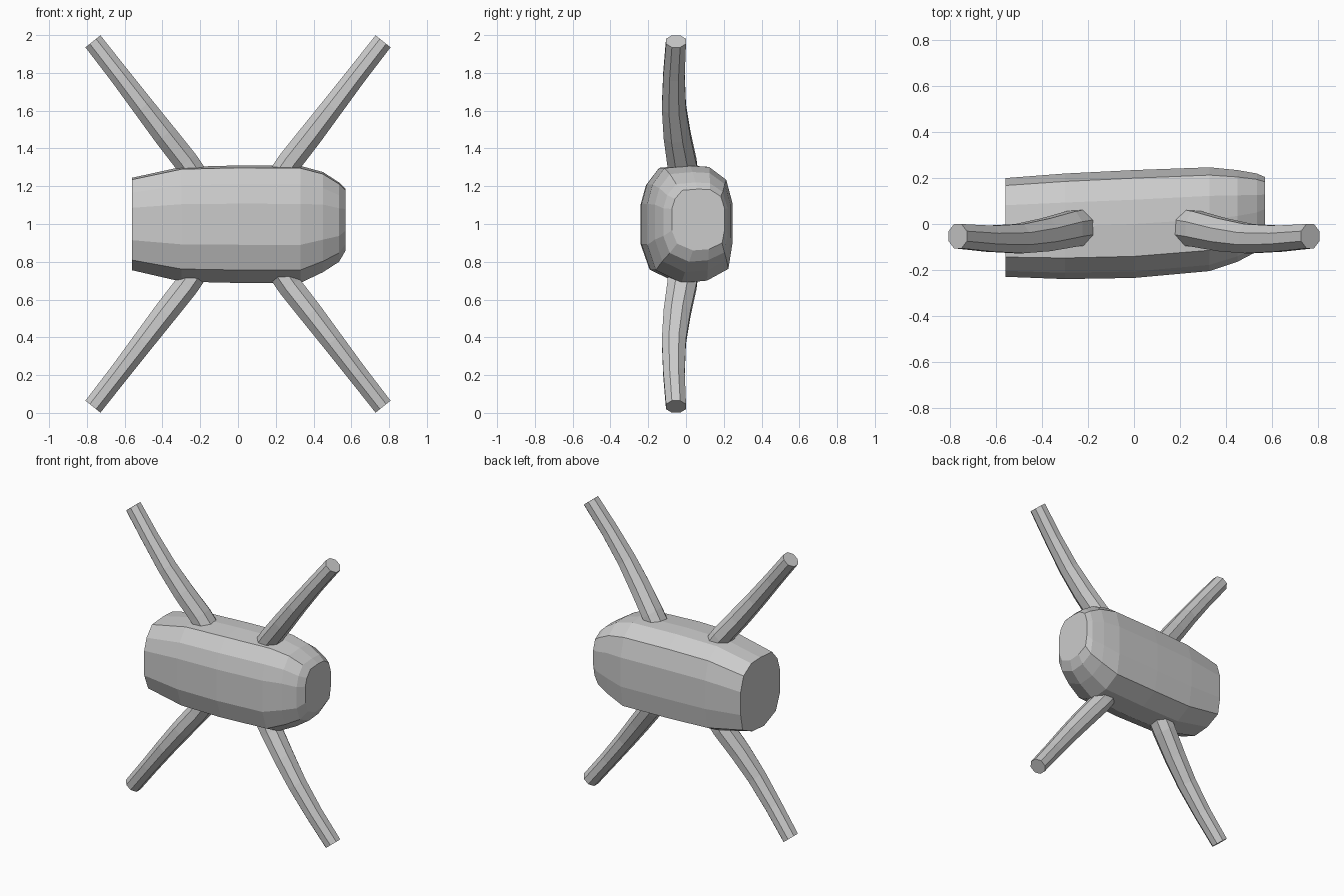
import bpy
import bmesh
from mathutils import Vector
from math import cos, sin, pi

if "Cube" in bpy.data.objects:
    bpy.data.objects.remove(bpy.data.objects["Cube"])


def loft(name, rings):
    """Skin a list of equal-sized point rings and cap both ends."""
    bm = bmesh.new()
    loops = [[bm.verts.new(p) for p in ring] for ring in rings]
    n = len(loops[0])
    for a, b in zip(loops, loops[1:]):
        for i in range(n):
            j = (i + 1) % n
            bm.faces.new((a[i], a[j], b[j], b[i]))
    bm.faces.new(loops[0])
    bm.faces.new(loops[-1])
    bmesh.ops.recalc_face_normals(bm, faces=bm.faces)
    mesh = bpy.data.meshes.new(name)
    bm.to_mesh(mesh)
    bm.free()
    obj = bpy.data.objects.new(name, mesh)
    bpy.context.collection.objects.link(obj)
    return obj


# Body: faceted barrel lofted along x from one chamfered cross-section
profile = [(-1, -.35), (-1, .35), (-.88, .68), (-.6, .96), (0, 1), (.45, .98),
           (.85, .76), (1, .35), (1, -.3), (.9, -.76), (.4, -.96), (-.2, -1),
           (-.8, -.78)]
# x, y min, y max, z min, z max
sections = [(-.56, -.23, .20, .755, 1.245),
            (-.30, -.24, .22, .695, 1.302),
            (.00, -.235, .235, .688, 1.31),
            (.33, -.205, .247, .688, 1.308),
            (.45, -.165, .235, .745, 1.275),
            (.535, -.12, .22, .80, 1.22),
            (.57, -.075, .205, .86, 1.185)]
rings = []
for x, y0, y1, z0, z1 in sections:
    rings.append([Vector((x, (y0 + y1) / 2 + u * (y1 - y0) / 2,
                          (z0 + z1) / 2 + v * (z1 - z0) / 2)) for u, v in profile])
loft("body", rings)

# Limbs: four slightly bowed, tapering struts mirrored left/right and up/down
# x, y, height from centre, half width in the front plane, half depth
path = [(.20, -.01, .22, .066, .08),
        (.275, -.022, .33, .066, .079),
        (.385, -.047, .47, .064, .073),
        (.50, -.064, .62, .059, .065),
        (.63, -.064, .79, .054, .058),
        (.768, -.053, .967, .052, .054)]
across = Vector((.78, 0, -.625))
SIDES = 8
for sx, side in ((-1, "left"), (1, "right")):
    for sz, level in ((-1, "lower"), (1, "upper")):
        rings = []
        for x, y, h, w, d in path:
            ring = []
            for k in range(SIDES):
                a = 2 * pi * (k + .5) / SIDES
                p = Vector((x, y, h)) + across * (w * 1.06 * cos(a))
                p.y += d * 1.06 * sin(a)
                ring.append(Vector((sx * p.x, p.y, 1 + sz * p.z)))
            rings.append(ring)
        loft(f"{level}_{side}_limb", rings)
